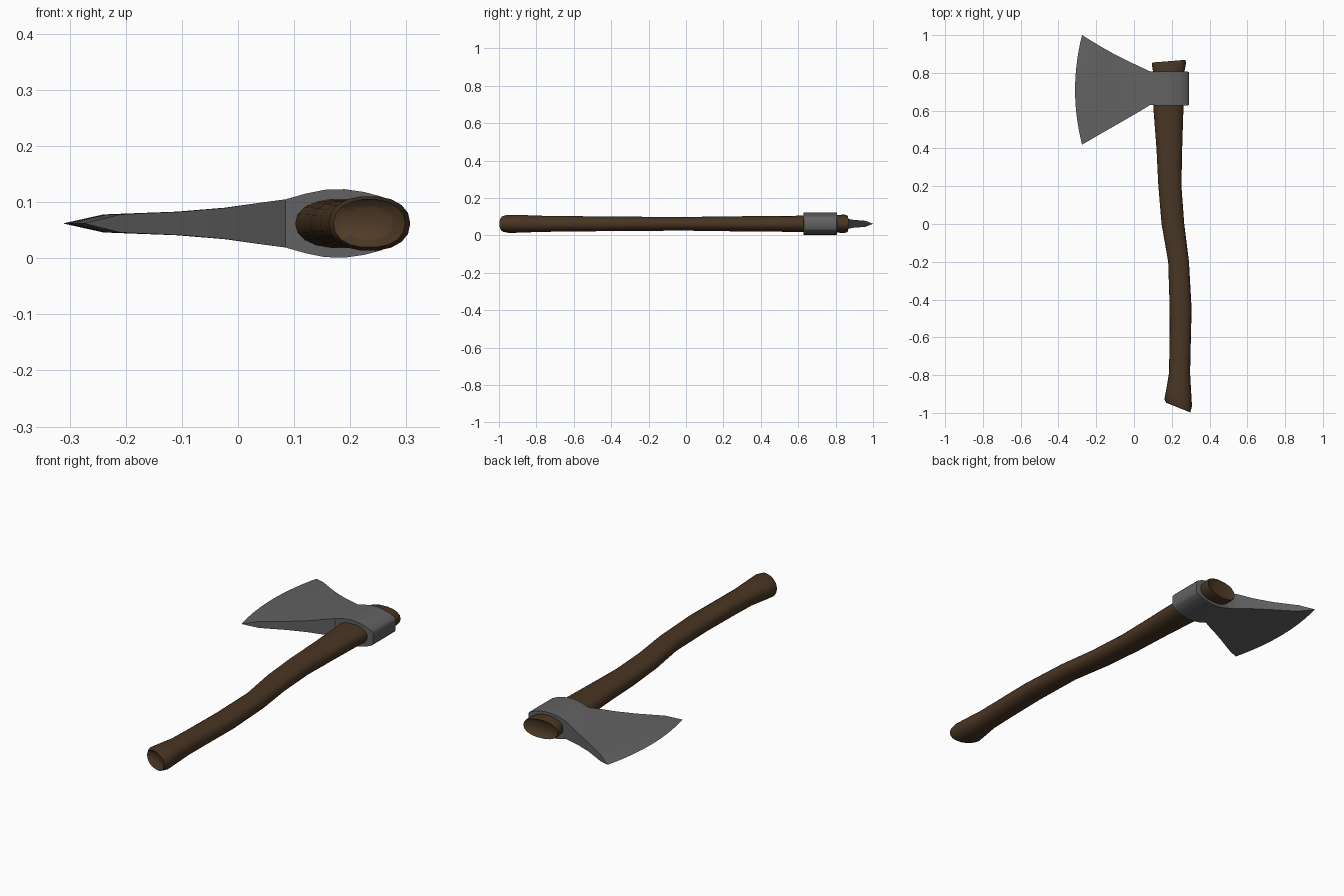
import bpy, bmesh, math

cube = bpy.data.objects.get("Cube")
if cube:
    bpy.data.objects.remove(cube, do_unlink=True)

MID = 0.062  # height of the flat symmetry plane


def material(name, color):
    m = bpy.data.materials.new(name)
    m.use_nodes = True
    m.diffuse_color = (*color, 1)
    bsdf = m.node_tree.nodes["Principled BSDF"]
    bsdf.inputs["Base Color"].default_value = (*color, 1)
    bsdf.inputs["Roughness"].default_value = 0.8
    return m


def loft(name, rings, mats, angle):
    """Skin a list of equal-length rings, closing both ends."""
    bm = bmesh.new()
    rows = [[bm.verts.new(p) for p in ring] for ring in rings]
    n = len(rows[0])
    for a, b in zip(rows, rows[1:]):
        for i in range(n):
            j = (i + 1) % n
            bm.faces.new((a[i], a[j], b[j], b[i]))
    bm.faces.new(rows[0])
    bm.faces.new(rows[-1])
    bmesh.ops.remove_doubles(bm, verts=bm.verts, dist=0.0005)
    bmesh.ops.recalc_face_normals(bm, faces=bm.faces)
    mesh = bpy.data.meshes.new(name)
    bm.to_mesh(mesh)
    bm.free()
    for m in mats:
        mesh.materials.append(m)
    ob = bpy.data.objects.new(name, mesh)
    bpy.context.collection.objects.link(ob)
    bpy.ops.object.select_all(action='DESELECT')
    ob.select_set(True)
    bpy.context.view_layer.objects.active = ob
    bpy.ops.object.shade_smooth_by_angle(angle=math.radians(angle))
    return ob


wood = material("dark wood", (0.066, 0.036, 0.017))
end_wood = material("end grain wood", (0.082, 0.045, 0.021))
steel = material("grey steel", (0.125, 0.121, 0.121))

# Handle: oval sections as y, centre x, half width, half height, end slope
stations = [
    (-0.958, 0.234, 0.042, 0.030, -0.4),
    (-0.972, 0.234, 0.064, 0.043, -0.4),
    (-0.945, 0.234, 0.073, 0.049, -0.25),
    (-0.88, 0.236, 0.066, 0.048, 0),
    (-0.79, 0.241, 0.056, 0.044, 0),
    (-0.65, 0.244, 0.056, 0.042, 0),
    (-0.45, 0.247, 0.058, 0.040, 0),
    (-0.20, 0.236, 0.055, 0.038, 0),
    (0.00, 0.206, 0.060, 0.037, 0),
    (0.20, 0.190, 0.061, 0.040, 0),
    (0.40, 0.187, 0.068, 0.042, 0),
    (0.62, 0.182, 0.080, 0.044, 0),
    (0.80, 0.184, 0.082, 0.047, 0),
    (0.845, 0.185, 0.090, 0.050, 0.05),
    (0.862, 0.185, 0.088, 0.045, 0.08),
    (0.852, 0.185, 0.060, 0.030, 0.08),
]
SIDES = 18


def oval(y, cx, rx, rz, slope):
    ring = []
    for i in range(SIDES):
        a = math.tau * i / SIDES
        c, s = math.cos(a), math.sin(a)
        dx = rx * math.copysign(abs(c) ** 0.9, c)
        dz = rz * math.copysign(abs(s) ** 0.9, s)
        ring.append((cx + dx, y + slope * dx, MID + dz))
    return ring


handle = loft("handle", [oval(*s) for s in stations], [wood, end_wood], 50)
for f in handle.data.polygons:  # end grain on the two cut ends
    if abs(f.normal.y) > 0.8:
        f.material_index = 1

# Axe head: sections from poll to edge as x, lower y, upper y, half thickness, bow
sections = [
    (0.290, 0.630, 0.805, 0.026, 0),
    (0.283, 0.628, 0.807, 0.036, 0),
    (0.255, 0.627, 0.807, 0.048, 0),
    (0.225, 0.627, 0.807, 0.056, 0),
    (0.190, 0.627, 0.807, 0.061, 0),
    (0.155, 0.627, 0.807, 0.060, 0),
    (0.120, 0.628, 0.806, 0.053, 0),
    (0.085, 0.630, 0.808, 0.043, 0),
    (0.040, 0.602, 0.829, 0.037, 0),
    (-0.02, 0.567, 0.857, 0.028, 0.004),
    (-0.10, 0.521, 0.897, 0.021, 0.010),
    (-0.17, 0.481, 0.936, 0.018, 0.020),
    (-0.21, 0.458, 0.960, 0.016, 0.030),
    (-0.275, 0.420, 1.000, 0.0, 0.037),
]
COLS = 14


def blade_ring(x, y0, y1, h, bow):
    def row(side):
        pts = []
        for i in range(COLS + 1):
            t = i / COLS
            px = x - bow * (1 - (2 * t - 1) ** 2)
            pts.append((px, y0 + (y1 - y0) * t, MID + side * h))
        return pts
    # a zero-thickness edge is welded afterwards
    return row(1) + row(-1)[::-1]


loft("axe_head", [blade_ring(*s) for s in sections], [steel], 35)
